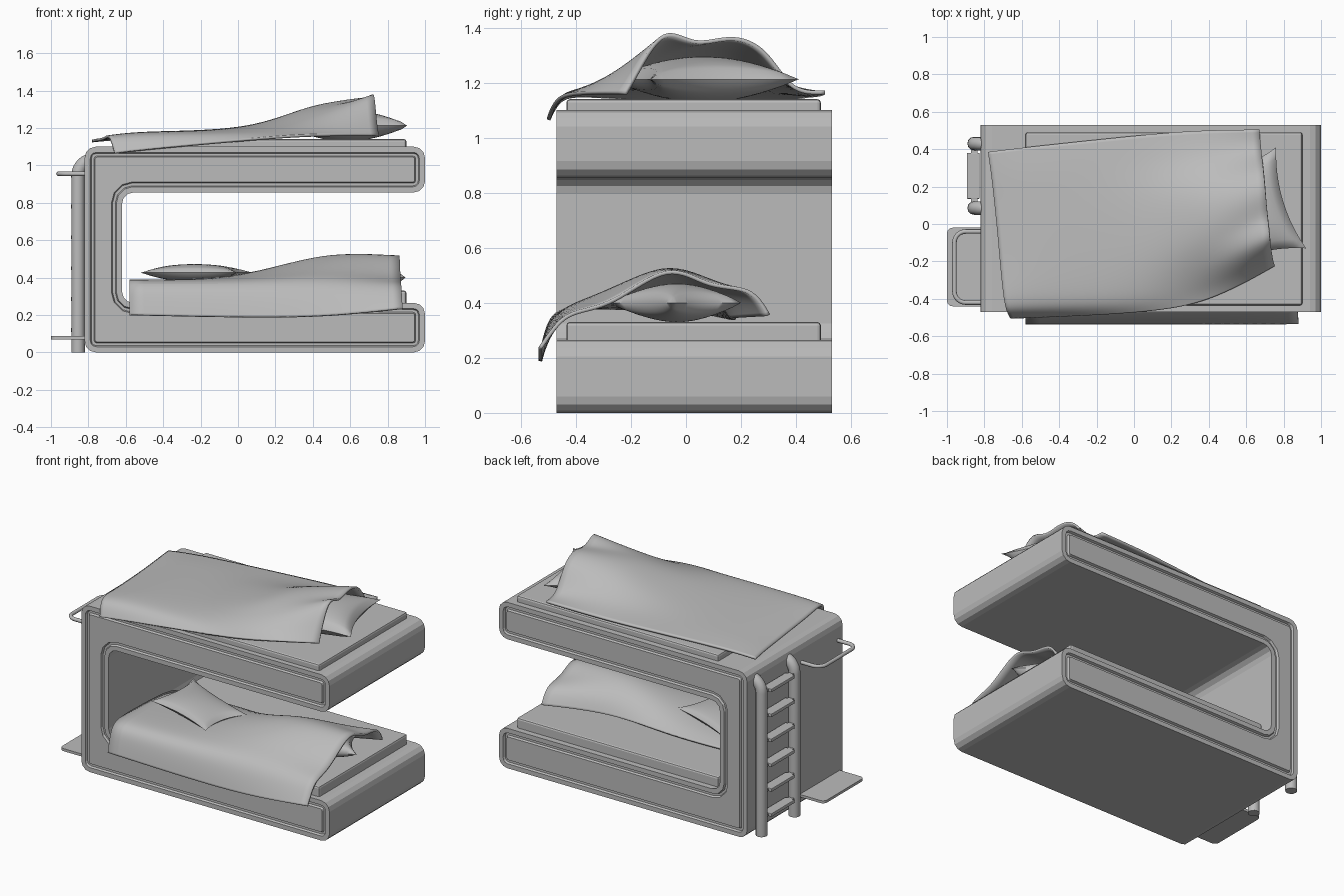
import bpy, bmesh, math
from mathutils import Vector

cube = bpy.data.objects.get("Cube")
if cube:
    bpy.data.objects.remove(cube, do_unlink=True)

grey = bpy.data.materials.new("plain_grey")
grey.use_nodes = True
grey.diffuse_color = (0.5, 0.5, 0.5, 1)
grey.node_tree.nodes["Principled BSDF"].inputs["Base Color"].default_value = (0.5, 0.5, 0.5, 1)


def add_object(name, data):
    obj = bpy.data.objects.new(name, data)
    bpy.context.scene.collection.objects.link(obj)
    data.materials.append(grey)
    return obj


def add_mesh(name, bm, smooth=None):
    mesh = bpy.data.meshes.new(name)
    bm.to_mesh(mesh)
    bm.free()
    obj = add_object(name, mesh)
    if smooth:
        bpy.ops.object.select_all(action='DESELECT')
        obj.select_set(True)
        bpy.context.view_layer.objects.active = obj
        bpy.ops.object.shade_smooth_by_angle(angle=math.radians(smooth))
    return obj


def box(name, low, high, bevel=0.0):
    bm = bmesh.new()
    bmesh.ops.create_cube(bm, size=1)
    low, high = Vector(low), Vector(high)
    for v in bm.verts:
        v.co = (low + high) / 2 + v.co * (high - low)
    if bevel:
        bmesh.ops.bevel(bm, geom=bm.edges[:], offset=bevel, segments=2,
                        profile=0.5, affect='EDGES')
    return add_mesh(name, bm)


def tube(name, points, radius):
    curve = bpy.data.curves.new(name, 'CURVE')
    curve.dimensions = '3D'
    curve.bevel_depth = radius
    curve.bevel_resolution = 4
    curve.use_fill_caps = True
    spline = curve.splines.new('POLY')
    spline.points.add(len(points) - 1)
    for p, co in zip(spline.points, points):
        p.co = (*co, 1)
    spline.use_smooth = True
    return add_object(name, curve)


def arc(cx, cy, r, start, end, steps=8):
    angles = [math.radians(start + (end - start) * i / steps) for i in range(steps + 1)]
    return [(cx + r * math.cos(a), cy + r * math.sin(a)) for a in angles]


def offset_inward(points, distance):
    """Move a counter-clockwise outline inward by an even distance."""
    result = []
    for i, p in enumerate(points):
        before = (p - points[i - 1]).normalized()
        after = (points[(i + 1) % len(points)] - p).normalized()
        n1, n2 = Vector((-before.y, before.x)), Vector((-after.y, after.x))
        result.append(p + (n1 + n2) * distance / (1 + n1.dot(n2)))
    return result


def pillow(name, corners, base, height):
    """Cushion with pinched seams spanning four plan corners."""
    c = [Vector(p) for p in corners]
    bm = bmesh.new()
    for side in (1, -1):
        grid = bmesh.ops.create_grid(bm, x_segments=20, y_segments=20, size=1)
        for v in grid["verts"]:
            u, w = v.co.x, v.co.y
            puff = (max(0, 1 - u * u) * max(0, 1 - w * w)) ** 0.45
            s = (1 + u * (1 - 0.17 * (1 - w * w))) / 2
            t = (1 + w * (1 - 0.17 * (1 - u * u))) / 2
            p = (c[0] * (1 - s) + c[1] * s) * (1 - t) + (c[3] * (1 - s) + c[2] * s) * t
            v.co = (p.x, p.y, base + height / 2 * (1 + side * puff))
    bmesh.ops.remove_doubles(bm, verts=bm.verts[:], dist=0.0005)
    bmesh.ops.recalc_face_normals(bm, faces=bm.faces[:])
    return add_mesh(name, bm, 60)


def blanket(name, stations, sections):
    """Draped cloth lofted through cross-sections of (y, z) points."""
    bm = bmesh.new()
    rows = []
    for (x0, x1), section in zip(stations, sections):
        n = len(section) - 1
        rows.append([bm.verts.new((x0 + (x1 - x0) * i / n, y, z))
                     for i, (y, z) in enumerate(section)])
    for a, b in zip(rows, rows[1:]):
        for i in range(len(a) - 1):
            bm.faces.new((a[i], b[i], b[i + 1], a[i + 1]))
    obj = add_mesh(name, bm, 60)
    sub = obj.modifiers.new("soft_folds", 'SUBSURF')
    sub.levels = sub.render_levels = 3
    sub.boundary_smooth = 'PRESERVE_CORNERS'
    cloth = obj.modifiers.new("cloth_thickness", 'SOLIDIFY')
    cloth.thickness = 0.014
    cloth.offset = 0
    return obj


# C-shaped frame: rounded outline
FRONT, BACK, RADIUS = -0.47, 0.53, 0.06
corners = [Vector(p) for p in ((-0.82, 0), (1, 0), (1, 0.265), (-0.62, 0.265),
                               (-0.62, 0.855), (1, 0.855), (1, 1.1), (-0.82, 1.1))]
outline = []
for i, p in enumerate(corners):
    to_prev = (corners[i - 1] - p).normalized()
    to_next = (corners[(i + 1) % len(corners)] - p).normalized()
    for k in range(4):
        a = math.radians(30 * k)
        outline.append(p + RADIUS * (to_prev * (1 - math.sin(a)) + to_next * (1 - math.cos(a))))

# Rings run from the front panel, through both edge grooves, to the back panel
groove = [(0.056, 0), (0.05, 0.014), (0.036, 0.014), (0.03, 0), (0, 0)]
rings = [(d, FRONT + y) for d, y in groove] + [(d, BACK - y) for d, y in reversed(groove)]
bm = bmesh.new()
loops = [[bm.verts.new((p.x, y, p.y)) for p in offset_inward(outline, d)] for d, y in rings]
for a, b in zip(loops, loops[1:]):
    for i in range(len(a)):
        bm.faces.new((a[i - 1], a[i], b[i], b[i - 1]))
bm.faces.new(loops[0])
bm.faces.new(loops[-1][::-1])
bmesh.ops.recalc_face_normals(bm, faces=bm.faces[:])
add_mesh("bed_frame", bm)

# Mattresses
for level, top in (("lower", 0.33), ("upper", 1.14)):
    box(level + "_mattress", (-0.58, -0.435, top - 0.12), (0.9, 0.49, top), 0.012)

# Ladder rails and treads
for side, y in (("right", 0.085), ("left", 0.43)):
    bend = arc(-0.77, 0.945, 0.085, 180, 90)
    tube(side + "_ladder_rail", [(-0.855, y, 0)] + [(x, y, z) for x, z in bend], 0.036)
for i in range(6):
    z = 0.12 + 0.165 * i
    box("ladder_tread", (-0.893, 0.135, z - 0.011), (-0.825, 0.38, z + 0.011), 0.004)
    box("ladder_tread_bar", (-0.872, 0.085, z - 0.008), (-0.838, 0.43, z + 0.008))

# Bedside step plate with rounded outer corners
bm = bmesh.new()
plan = [(-0.8, -0.44)] + arc(-0.97, -0.41, 0.03, 270, 180, 4) \
    + arc(-0.97, -0.05, 0.03, 180, 90, 4) + [(-0.8, -0.02)]
plate = bm.faces.new([bm.verts.new((x, y, 0.07)) for x, y in plan])
ext = bmesh.ops.extrude_face_region(bm, geom=[plate])
bmesh.ops.translate(bm, vec=(0, 0, 0.017),
                    verts=[v for v in ext["geom"] if isinstance(v, bmesh.types.BMVert)])
bmesh.ops.recalc_face_normals(bm, faces=bm.faces[:])
add_mesh("step_plate", bm)

# Grab bar above the step
bar = [(-0.8, -0.42)] + arc(-0.9, -0.36, 0.06, 270, 180) \
    + arc(-0.9, -0.1, 0.06, 180, 90) + [(-0.8, -0.04)]
tube("grab_bar", [(x, y, 0.955) for x, y in bar], 0.012)

# Pillows
pillow("upper_pillow", [(0.4, -0.28), (0.92, -0.13), (0.76, 0.41), (0.24, 0.25)], 1.13, 0.165)
pillow("lower_foot_pillow", [(-0.52, -0.18), (0.0, -0.34), (0.08, -0.01), (-0.49, 0.23)],
       0.38, 0.092)
pillow("lower_head_pillow", [(0.55, -0.28), (0.91, -0.05), (0.74, 0.2), (0.4, 0.0)], 0.33, 0.14)

# Blankets, raised over the pillows at the head end
blanket("upper_blanket", [(-0.66, -0.78), (-0.5, -0.58), (0.08, 0.08), (0.4, 0.35), (0.75, 0.67)], [
    [(-0.5, 1.065), (-0.47, 1.13), (-0.42, 1.16), (-0.25, 1.145),
     (-0.05, 1.14), (0.12, 1.135), (0.27, 1.135), (0.385, 1.13)],
    [(-0.495, 1.085), (-0.46, 1.15), (-0.4, 1.178), (-0.22, 1.18),
     (-0.03, 1.175), (0.14, 1.17), (0.29, 1.165), (0.41, 1.15)],
    [(-0.47, 1.14), (-0.43, 1.165), (-0.36, 1.175), (-0.2, 1.18),
     (0, 1.18), (0.17, 1.175), (0.33, 1.165), (0.48, 1.155)],
    [(-0.42, 1.165), (-0.36, 1.175), (-0.24, 1.23), (-0.1, 1.32),
     (0.03, 1.325), (0.18, 1.3), (0.35, 1.19), (0.5, 1.16)],
    [(-0.22, 1.16), (-0.18, 1.23), (-0.08, 1.415), (0.03, 1.325),
     (0.16, 1.375), (0.29, 1.33), (0.38, 1.16), (0.505, 1.165)]])
blanket("lower_blanket", [(-0.58, -0.58), (0.05, 0), (0.48, 0.45), (0.88, 0.85)], [
    [(-0.53, 0.2), (-0.51, 0.29), (-0.48, 0.37), (-0.38, 0.385),
     (-0.2, 0.38), (-0.05, 0.375), (0.07, 0.365), (0.16, 0.345)],
    [(-0.53, 0.185), (-0.51, 0.28), (-0.47, 0.375), (-0.36, 0.385),
     (-0.2, 0.385), (0, 0.38), (0.12, 0.375), (0.2, 0.345)],
    [(-0.53, 0.19), (-0.5, 0.28), (-0.45, 0.38), (-0.33, 0.44),
     (-0.12, 0.54), (0.02, 0.55), (0.1, 0.44), (0.13, 0.345)],
    [(-0.53, 0.235), (-0.48, 0.31), (-0.42, 0.37), (-0.27, 0.385),
     (-0.06, 0.555), (0.08, 0.45), (0.24, 0.46), (0.3, 0.355)]])
